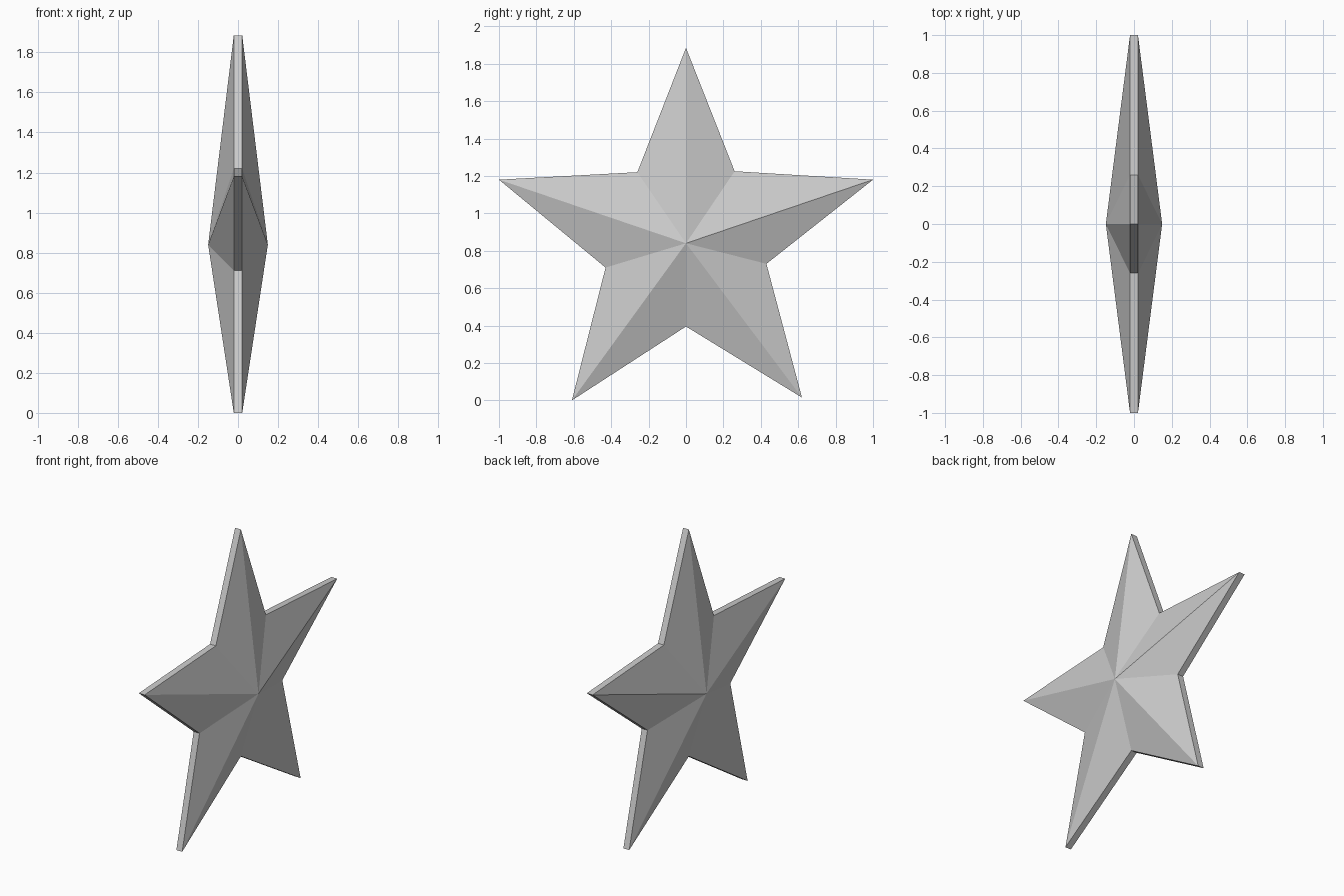
import bpy, bmesh

if "Cube" in bpy.data.objects:
    bpy.data.objects.remove(bpy.data.objects["Cube"])

# Star outline in the y-z plane, alternating tip and notch, starting at the top
outline = [(0, 1.885), (-0.26, 1.22), (-1, 1.18), (-0.43, 0.71), (-0.61, 0.0),
           (0, 0.395), (0.62, 0.015), (0.43, 0.73), (1, 1.18), (0.26, 1.225)]
centre_z = 0.84
rim = 0.021      # half thickness of the rim
apex = 0.149     # half thickness at the centre

bm = bmesh.new()

# Faceted front and back faces, each a fan to a raised centre
rings = []
for side in (1, -1):
    ring = [bm.verts.new((side * rim, y, z)) for y, z in outline]
    peak = bm.verts.new((side * apex, 0, centre_z))
    for a, b in zip(ring, ring[1:] + ring[:1]):
        bm.faces.new((a, b, peak))
    rings.append(ring)

# Thin rim joining the two sides
n = len(outline)
for i in range(n):
    j = (i + 1) % n
    bm.faces.new((rings[0][i], rings[0][j], rings[1][j], rings[1][i]))

bmesh.ops.recalc_face_normals(bm, faces=bm.faces[:])
mesh = bpy.data.meshes.new("star")
bm.to_mesh(mesh)
bm.free()
star = bpy.data.objects.new("star", mesh)
bpy.context.collection.objects.link(star)
